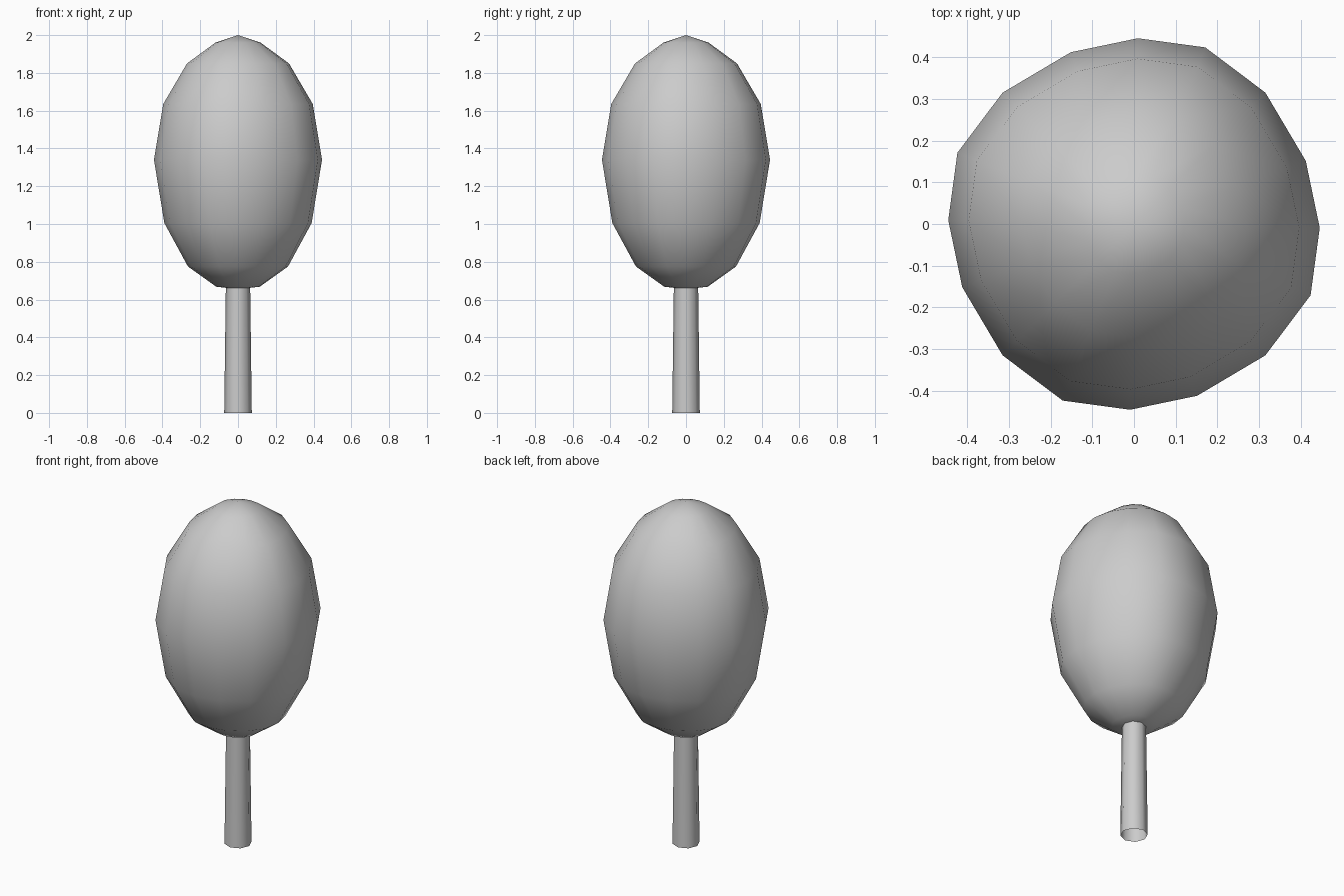
import bpy, bmesh
from math import radians, cos, sin

cube = bpy.data.objects.get("Cube")
if cube:
    bpy.data.objects.remove(cube)

grey = bpy.data.materials.new("plain grey")
grey.use_nodes = True
colour = (0.6, 0.6, 0.6, 1)
grey.diffuse_color = colour
grey.node_tree.nodes["Principled BSDF"].inputs["Base Color"].default_value = colour


def lathe(name, rings, spokes, bottom=None, top=None):
    """Skin (radius, z) rings around z; spokes are (angle, radius factor)."""
    bm = bmesh.new()
    n = len(spokes)
    loops = [[bm.verts.new((r * f * cos(radians(a)), r * f * sin(radians(a)), z))
              for a, f in spokes] for r, z in rings]
    for low, high in zip(loops, loops[1:]):
        for i in range(n):
            j = (i + 1) % n
            bm.faces.new((low[i], low[j], high[j], high[i]))
    # Close the ends with fans where a pole height is given
    for z, loop, step in ((bottom, loops[0], -1), (top, loops[-1], 1)):
        if z is not None:
            pole = bm.verts.new((0, 0, z))
            for i in range(n):
                pair = (loop[i], loop[(i + 1) % n])[::step]
                bm.faces.new((*pair, pole))
    mesh = bpy.data.meshes.new(name)
    bm.to_mesh(mesh)
    bm.free()
    mesh.materials.append(grey)
    mesh.shade_smooth()
    obj = bpy.data.objects.new(name, mesh)
    bpy.context.collection.objects.link(obj)
    return obj


# Egg-shaped crown, its slightly uneven outline repeating each quarter turn
quarter = ((-1.2, 1.0), (20.2, 0.985), (45, 1.0), (68, 1.025))
crown_spokes = [(a + 90 * q, f) for q in range(4) for a, f in quarter]
crown_rings = ((0.115, 0.668), (0.265, 0.775), (0.39, 1.005), (0.445, 1.34),
               (0.396, 1.635), (0.27, 1.85), (0.12, 1.96))
lathe("crown", crown_rings, crown_spokes, bottom=0.655, top=2.0)

# Slightly tapered trunk, open underneath
trunk_spokes = [(45 * i, 1) for i in range(8)]
lathe("trunk", ((0.073, 0), (0.064, 0.7)), trunk_spokes)
